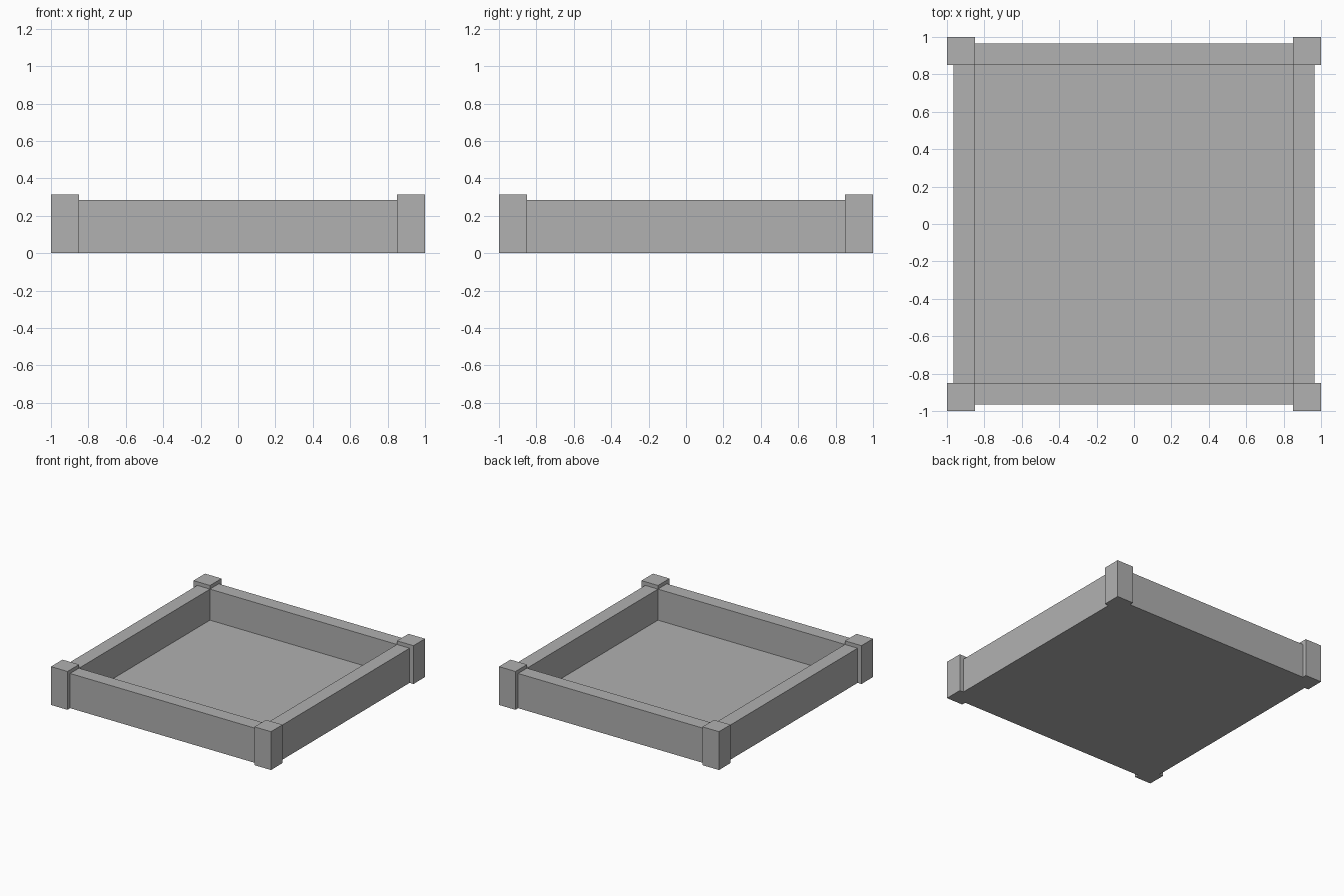
import bpy
import bmesh

cube = bpy.data.objects.get("Cube")
if cube:
    bpy.data.objects.remove(cube, do_unlink=True)

POST_OUT, POST_IN, POST_TOP = 1.0, 0.85, 0.315
WALL_OUT, WALL_TOP = 0.965, 0.285
FLOOR_TOP = 0.03

grey = bpy.data.materials.new("plain grey")
grey.use_nodes = True
colour = (0.44, 0.44, 0.44, 1)
grey.diffuse_color = colour
grey.node_tree.nodes["Principled BSDF"].inputs["Base Color"].default_value = colour


def box(name, x, y, z):
    """Box spanning the given (low, high) ranges."""
    bm = bmesh.new()
    bmesh.ops.create_cube(bm, size=1)
    for v in bm.verts:
        v.co = [r[0] if c < 0 else r[1] for c, r in zip(v.co, (x, y, z))]
    mesh = bpy.data.meshes.new(name)
    bm.to_mesh(mesh)
    bm.free()
    mesh.materials.append(grey)
    obj = bpy.data.objects.new(name, mesh)
    bpy.context.collection.objects.link(obj)
    return obj


def span(sign, inner, outer):
    return tuple(sorted((sign * inner, sign * outer)))


# Tray floor
inside = (-POST_IN, POST_IN)
box("floor", inside, inside, (0, FLOOR_TOP))

# Walls set between the posts
for sign, side, end in ((-1, "right", "front"), (1, "left", "back")):
    across = span(sign, POST_IN, WALL_OUT)
    box(end + "_wall", inside, across, (0, WALL_TOP))
    box(side + "_wall", across, inside, (0, WALL_TOP))

# Taller square corner posts
for sx, side in ((-1, "right"), (1, "left")):
    for sy, end in ((-1, "front"), (1, "back")):
        box(f"{end}_{side}_post", span(sx, POST_IN, POST_OUT),
            span(sy, POST_IN, POST_OUT), (0, POST_TOP))
